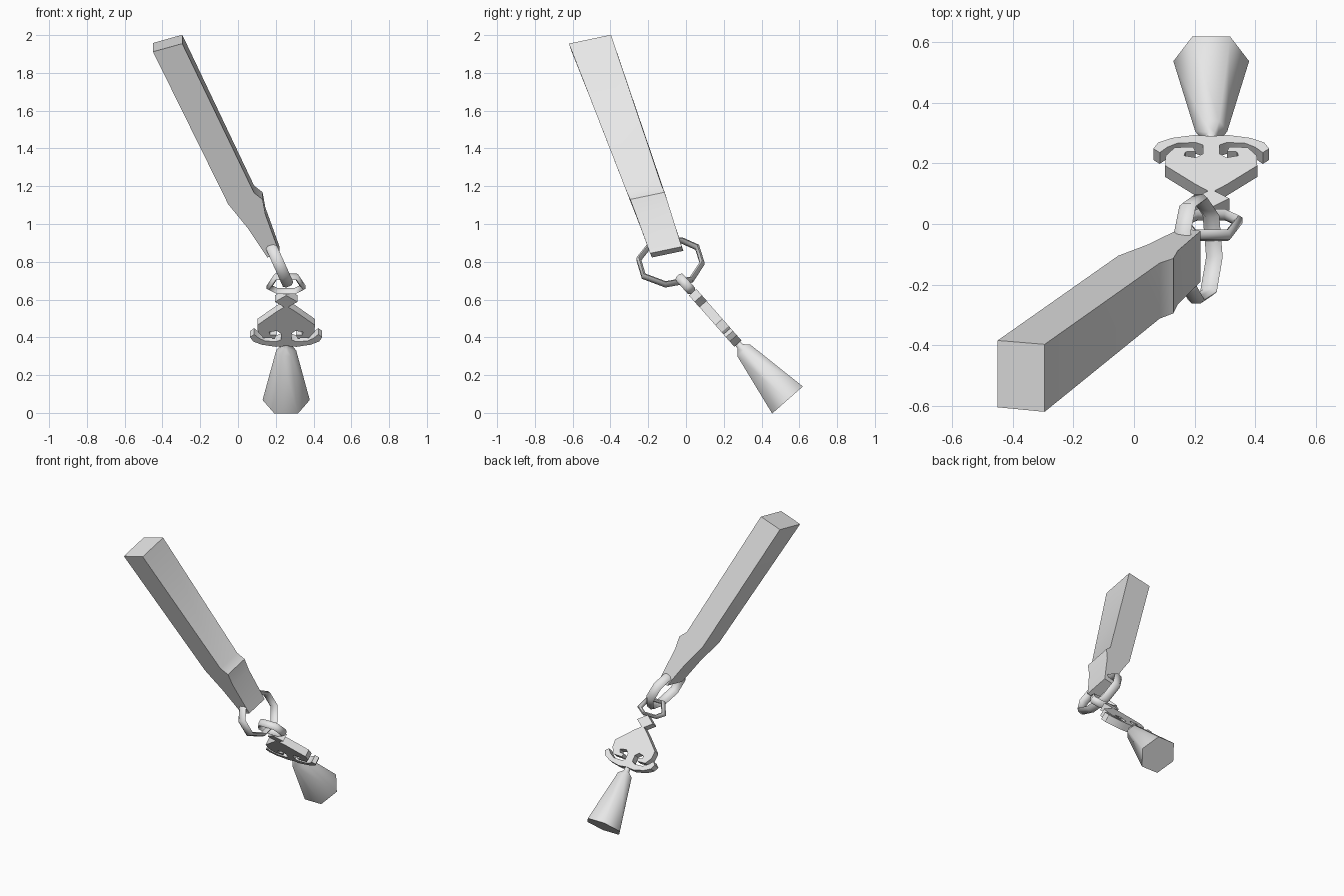
import bpy, bmesh, math
from mathutils import Vector

cube = bpy.data.objects.get("Cube")
if cube:
    bpy.data.objects.remove(cube, do_unlink=True)

grey = bpy.data.materials.new("plain grey")
grey.use_nodes = True
grey.diffuse_color = (0.8, 0.8, 0.8, 1)
grey.node_tree.nodes["Principled BSDF"].inputs["Base Color"].default_value = (0.8, 0.8, 0.8, 1)

# Frame of the hanging pendant: u sideways, v down its length, w out of its back
ORIGIN = Vector((0.255, 0.065, 0.605))
U = Vector((1, 0, 0))
V = Vector((0, 0.66, -0.75)).normalized()
W = Vector((0, 0.75, 0.66)).normalized()


def hang(u, v, w=0):
    return ORIGIN + U * u + V * v + W * w


def skin(name, loops, closed=False, angle=30):
    """Join loops of equal length with quads; cap the ends unless closed."""
    bm = bmesh.new()
    rows = [[bm.verts.new(p) for p in loop] for loop in loops]
    n = len(rows[0])
    pairs = list(zip(rows, rows[1:]))
    if closed:
        pairs.append((rows[-1], rows[0]))
    for a, b in pairs:
        for i in range(n):
            j = (i + 1) % n
            bm.faces.new((a[i], a[j], b[j], b[i]))
    if not closed:
        bm.faces.new(rows[0])
        bm.faces.new(rows[-1])
    bmesh.ops.recalc_face_normals(bm, faces=bm.faces)
    mesh = bpy.data.meshes.new(name)
    bm.to_mesh(mesh)
    bm.free()
    mesh.materials.append(grey)
    obj = bpy.data.objects.new(name, mesh)
    bpy.context.collection.objects.link(obj)
    bpy.ops.object.select_all(action='DESELECT')
    obj.select_set(True)
    bpy.context.view_layer.objects.active = obj
    bpy.ops.object.shade_smooth_by_angle(angle=math.radians(angle))
    return obj


def link(name, outline, normal, radial, axial, sides=6):
    """Closed link with a flattened round section, mitred at each corner."""
    normal = normal.normalized()
    centre = sum(outline, Vector()) / len(outline)
    loops = []
    for i, p in enumerate(outline):
        before = (p - outline[i - 1]).normalized()
        after = (outline[(i + 1) % len(outline)] - p).normalized()
        out = (before + after).normalized().cross(normal).normalized()
        if out.dot(p - centre) < 0:
            out = -out
        miter = radial / max(0.5, math.cos(before.angle(after) / 2))
        loops.append([p + out * miter * (math.cos(t) - 1) + normal * axial * math.sin(t)
                      for t in (math.tau * (k + 0.5) / sides for k in range(sides))])
    return skin(name, loops, closed=True, angle=65)


def mirrored(half):
    """Complete a half outline whose first and last points lie on the centre."""
    return half + [(-u, v) for u, v in reversed(half[1:-1])]


def plate(name, half, thick):
    outline = mirrored(half)
    return skin(name, [[hang(u, v, s * thick / 2) for u, v in outline] for s in (-1, 1)])


# Strap: stepped side profile carried across its width
strap_front = [Vector(p) for p in (
    (-0.45, -0.605, 1.912), (-0.052, -0.285, 1.105), (0.05, -0.24, 0.98),
    (0.155, -0.18, 0.823), (0.22, -0.19, 0.845), (0.145, -0.265, 1.05),
    (0.13, -0.295, 1.13), (0.085, -0.312, 1.165), (-0.295, -0.62, 1.955))]
strap_back = [p + Vector((0, 1, 0.21)) * (0.125 + 0.05 * p.z) for p in strap_front]
skin("strap", [strap_front, strap_back])

# Large ring through the end of the strap
ring_side = [(-0.265, 0.815), (-0.235, 0.715), (-0.11, 0.668), (0.037, 0.695),
             (0.10, 0.79), (0.07, 0.885), (-0.02, 0.925), (-0.19, 0.91)]
link("large_ring", [Vector((0.27 - 0.45 * (z - 0.67), y, z)) for y, z in ring_side],
     Vector((1, 0, 0.45)), 0.013, 0.03)

# Small six-sided link
link("small_link", [hang(u, v) for u, v in (
    (-0.062, -0.165), (0.062, -0.165), (0.105, -0.08),
    (0.05, -0.042), (-0.05, -0.042), (-0.105, -0.08))], W, 0.011, 0.025)

# Diamond connector
plate("diamond_connector", [(0, -0.045), (0.06, 0), (0, 0.045)], 0.052)

# Spade-shaped charm with curled lobes and swept wings
plate("spade_charm", [
    (0, 0.03), (0.05, 0.07), (0.152, 0.165), (0.15, 0.215), (0.12, 0.256),
    (0.06, 0.258), (0.052, 0.236), (0.085, 0.234), (0.09, 0.215), (0.05, 0.205),
    (0.027, 0.225), (0.027, 0.268), (0.05, 0.28), (0.11, 0.278), (0.145, 0.257),
    (0.17, 0.23), (0.191, 0.25), (0.175, 0.28), (0.13, 0.303), (0.055, 0.318),
    (0, 0.312)], 0.05)

# Six-sided tassel with a narrow neck
skin("tassel", [[hang(r * math.cos(k * math.tau / 6), v, r * math.sin(k * math.tau / 6))
                 for k in range(6)]
                for v, r in ((0.30, 0.018), (0.338, 0.022), (0.365, 0.053), (0.715, 0.125))],
     angle=65)
